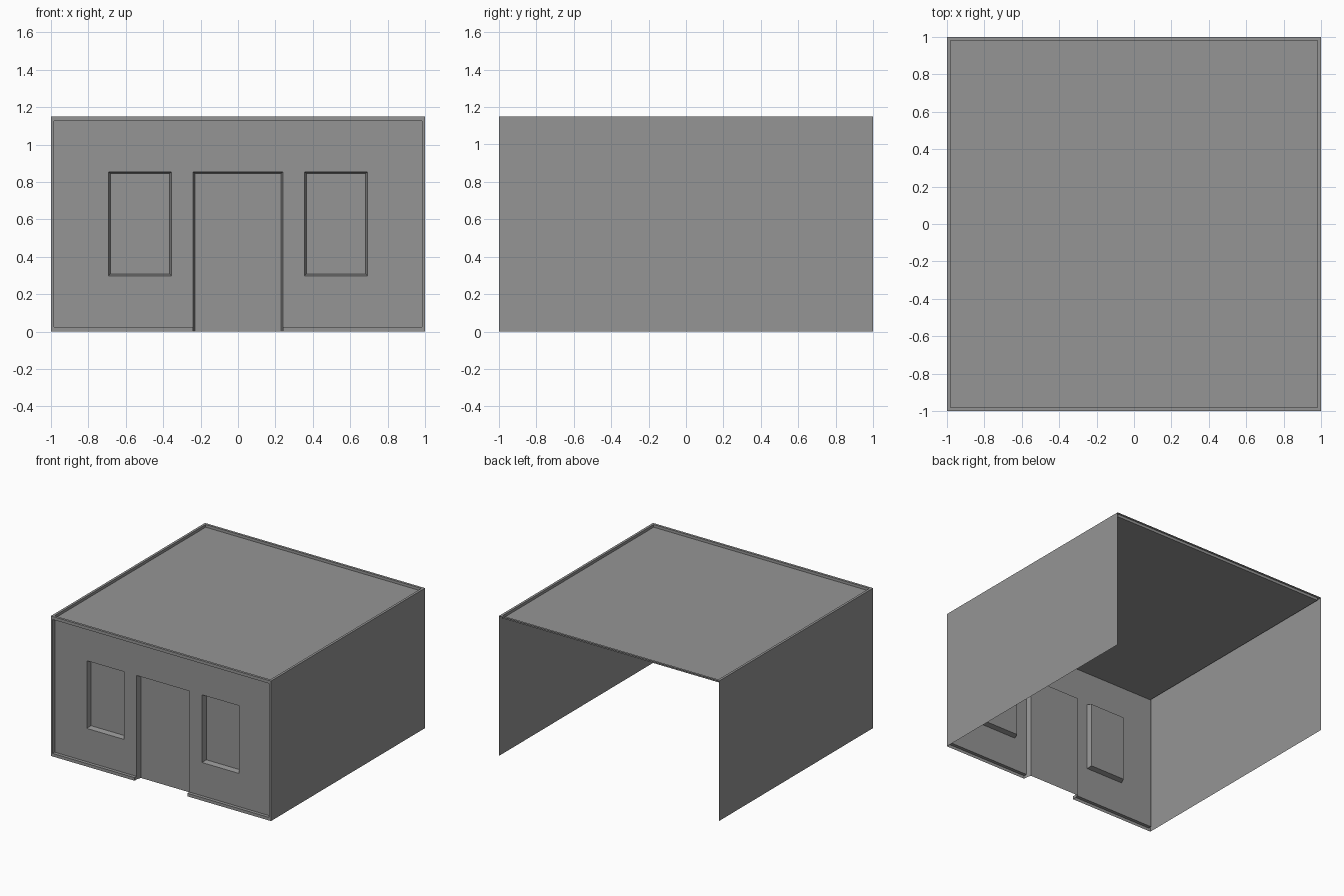
import bpy, bmesh
from mathutils import Vector

if "Cube" in bpy.data.objects:
    bpy.data.objects.remove(bpy.data.objects["Cube"], do_unlink=True)

H = 1.15                                  # building height
FRONT, PANEL, GLASS = -1.0, -0.973, -0.933  # rim, wall panel and recess planes
RIM_X, RIM_Z = 0.984, 0.025
DOOR_X, WIN_IN, WIN_OUT = 0.24, 0.355, 0.692
SILL, HEAD = 0.298, 0.854
TAPER = 0.01
ROOF_RIM, ROOF_DROP = 0.028, 0.022

grey = bpy.data.materials.new("plaster_grey")
grey.use_nodes = True
colour = (0.3, 0.3, 0.3, 1)
grey.diffuse_color = colour
grey.node_tree.nodes["Principled BSDF"].inputs["Base Color"].default_value = colour


def quad(bm, points, facing):
    """Add a quad whose normal points along facing."""
    face = bm.faces.new([bm.verts.new(p) for p in points])
    face.normal_update()
    if face.normal.dot(Vector(facing)) < 0:
        face.normal_flip()


def rect(x0, x1, z0, z1, y):
    return [(x0, y, z0), (x0, y, z1), (x1, y, z1), (x1, y, z0)]


def reveal(bm, outer, inner, sides=4):
    """Join two rectangles with left, top, right and bottom strips."""
    facings = [(1, 0, 0), (0, 0, -1), (-1, 0, 0), (0, 0, 1)]
    for i in range(sides):
        j = (i + 1) % 4
        quad(bm, [outer[i], outer[j], inner[j], inner[i]], facings[i])


def finish(bm, name):
    bmesh.ops.remove_doubles(bm, verts=bm.verts, dist=0.0001)
    mesh = bpy.data.meshes.new(name)
    bm.to_mesh(mesh)
    bm.free()
    mesh.materials.append(grey)
    obj = bpy.data.objects.new(name, mesh)
    bpy.context.collection.objects.link(obj)


# Front wall: raised border around a panel with three openings
bm = bmesh.new()
half = [DOOR_X, WIN_IN, WIN_OUT, RIM_X, 1]
xs = [-x for x in reversed(half)] + half
zs = [0, RIM_Z, SILL, HEAD, H - RIM_Z, H]
for i in range(len(xs) - 1):
    for k in range(len(zs) - 1):
        is_door = i == 4 and k < 3
        is_window = i in (2, 6) and k == 2
        if is_door or is_window:
            continue
        is_rim = i in (0, len(xs) - 2) or k in (0, len(zs) - 2)
        y = FRONT if is_rim else PANEL
        quad(bm, rect(xs[i], xs[i + 1], zs[k], zs[k + 1], y), (0, -1, 0))
border = (-RIM_X, RIM_X, RIM_Z, H - RIM_Z)
reveal(bm, rect(*border, FRONT), rect(*border, PANEL), 3)
for s in (-1, 1):
    a, b = s * DOOR_X, s * RIM_X
    quad(bm, [(a, FRONT, RIM_Z), (b, FRONT, RIM_Z),
              (b, PANEL, RIM_Z), (a, PANEL, RIM_Z)], (0, 0, 1))
    quad(bm, [(a, FRONT, 0), (a, PANEL, 0),
              (a, PANEL, RIM_Z), (a, FRONT, RIM_Z)], (-s, 0, 0))
finish(bm, "front_wall")

# Recessed windows, one each side of the door
for name, x0, x1 in (("right_window", -WIN_OUT, -WIN_IN), ("left_window", WIN_IN, WIN_OUT)):
    bm = bmesh.new()
    inner = rect(x0 + TAPER, x1 - TAPER, SILL + TAPER, HEAD - TAPER, GLASS)
    reveal(bm, rect(x0, x1, SILL, HEAD, PANEL), inner)
    quad(bm, inner, (0, -1, 0))
    finish(bm, name)

# Recessed door, open at the ground
bm = bmesh.new()
inner = rect(-DOOR_X + TAPER, DOOR_X - TAPER, 0, HEAD - TAPER, GLASS)
reveal(bm, rect(-DOOR_X, DOOR_X, 0, HEAD, PANEL), inner, 3)
quad(bm, inner, (0, -1, 0))
finish(bm, "door")

# Plain side walls
for name, s in (("right_wall", -1), ("left_wall", 1)):
    bm = bmesh.new()
    quad(bm, [(s, -1, 0), (s, 1, 0), (s, 1, H), (s, -1, H)], (s, 0, 0))
    finish(bm, name)

# Flat roof sunk inside a narrow rim
bm = bmesh.new()
quad(bm, [(-1, -1, H), (1, -1, H), (1, 1, H), (-1, 1, H)], (0, 0, 1))
deck = bm.faces[:]
bmesh.ops.inset_region(bm, faces=deck, thickness=ROOF_RIM, use_boundary=True)
bmesh.ops.inset_region(bm, faces=deck, thickness=0, depth=0, use_boundary=True)
bmesh.ops.translate(bm, verts=deck[0].verts[:], vec=(0, 0, -ROOF_DROP))
finish(bm, "roof")
